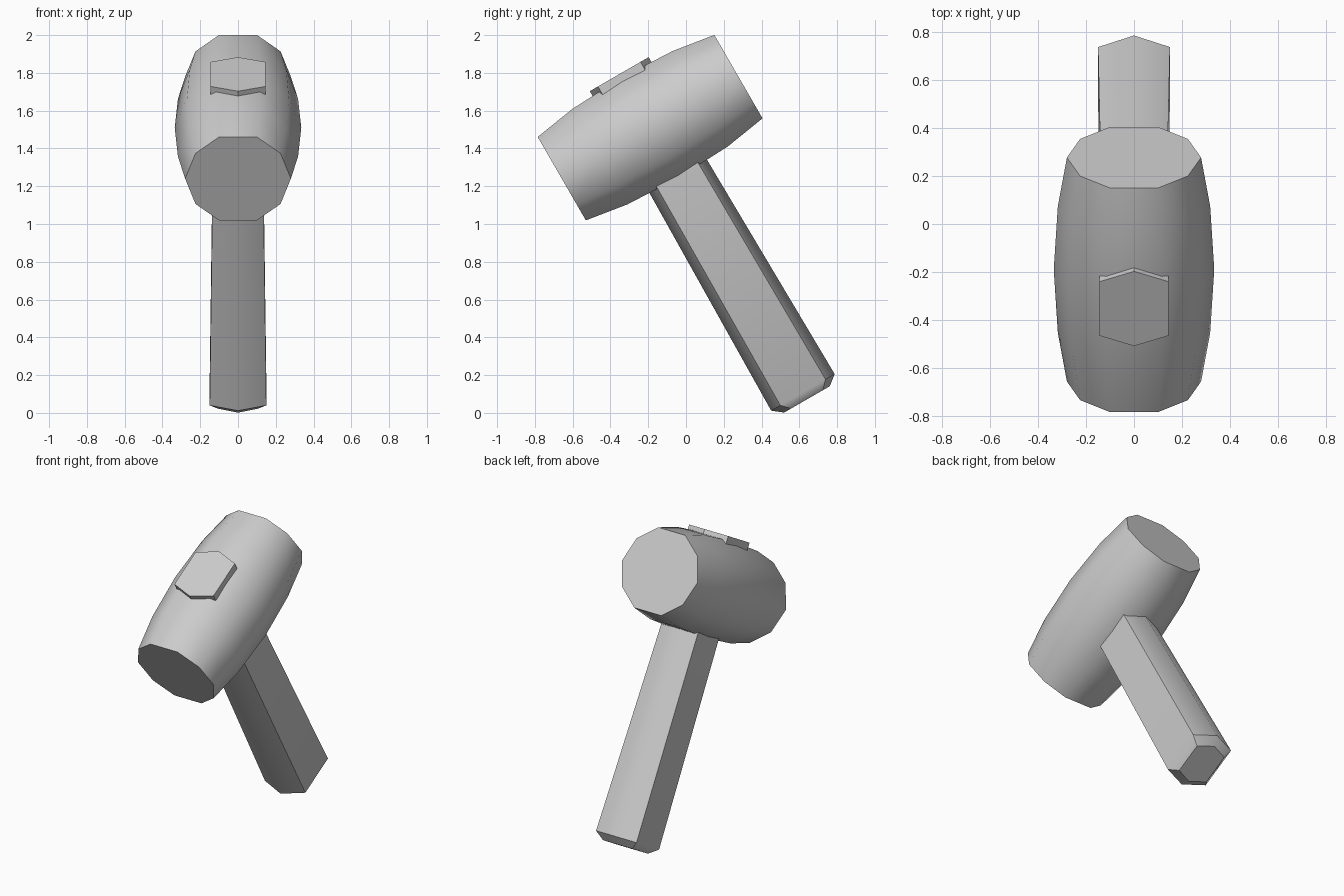
import bpy, bmesh, math
from mathutils import Matrix

if "Cube" in bpy.data.objects:
    bpy.data.objects.remove(bpy.data.objects["Cube"])

# Everything is modelled upright around the head centre, then tilted into place
PLACE = Matrix.Translation((0, -0.19, 1.51)) @ Matrix.Rotation(math.radians(30), 4, 'X')


def loft(name, rings, angle):
    """Skin a list of rings (lists of points) and cap both ends."""
    bm = bmesh.new()
    loops = [[bm.verts.new(PLACE @ Matrix.Translation(p).translation) for p in r] for r in rings]
    for a, b in zip(loops, loops[1:]):
        for i in range(len(a)):
            j = (i + 1) % len(a)
            bm.faces.new((a[i], a[j], b[j], b[i]))
    for end in (loops[0], loops[-1]):
        cap = bm.faces.new(end)
        for e in cap.edges:
            e.smooth = False
    bmesh.ops.recalc_face_normals(bm, faces=bm.faces)
    me = bpy.data.meshes.new(name)
    bm.to_mesh(me)
    bm.free()
    ob = bpy.data.objects.new(name, me)
    bpy.context.collection.objects.link(ob)
    bpy.ops.object.select_all(action='DESELECT')
    ob.select_set(True)
    bpy.context.view_layer.objects.active = ob
    bpy.ops.object.shade_smooth_by_angle(angle=math.radians(angle))
    return ob


def head_ring(y, sx, sz):
    # ten-sided section, flat on top and bottom
    q = [(0.28, 0), (0.225, 0.155), (0.1, 0.255)]
    half = q + [(-x, z) for x, z in reversed(q)]
    pts = half + [(x, -z) for x, z in reversed(half[1:-1])]
    return [(x * sx / 0.28, y, z * sz / 0.255) for x, z in pts]


def hex_ring(z, w, side, tip):
    # six-sided section with points to front and back
    return [(w, -side, z), (w, side, z), (0, tip, z),
            (-w, side, z), (-w, -side, z), (0, -tip, z)]


# Barrel-shaped head
loft("hammer_head", [head_ring(*s) for s in (
    (-0.54, 0.28, 0.255), (-0.305, 0.318, 0.292), (0, 0.335, 0.305),
    (0.305, 0.318, 0.292), (0.54, 0.28, 0.255))], 50)

# Tapered handle with chamfered butt
loft("handle", [hex_ring(-1.661, 0.108, 0.097, 0.14),
                hex_ring(-1.618, 0.15, 0.138, 0.194),
                hex_ring(0.28, 0.128, 0.122, 0.168)], 45)

# Handle end plate on top of the head
loft("top_plate", [hex_ring(0.265, 0.145, 0.13, 0.18),
                   hex_ring(0.327, 0.145, 0.13, 0.18)], 30)
